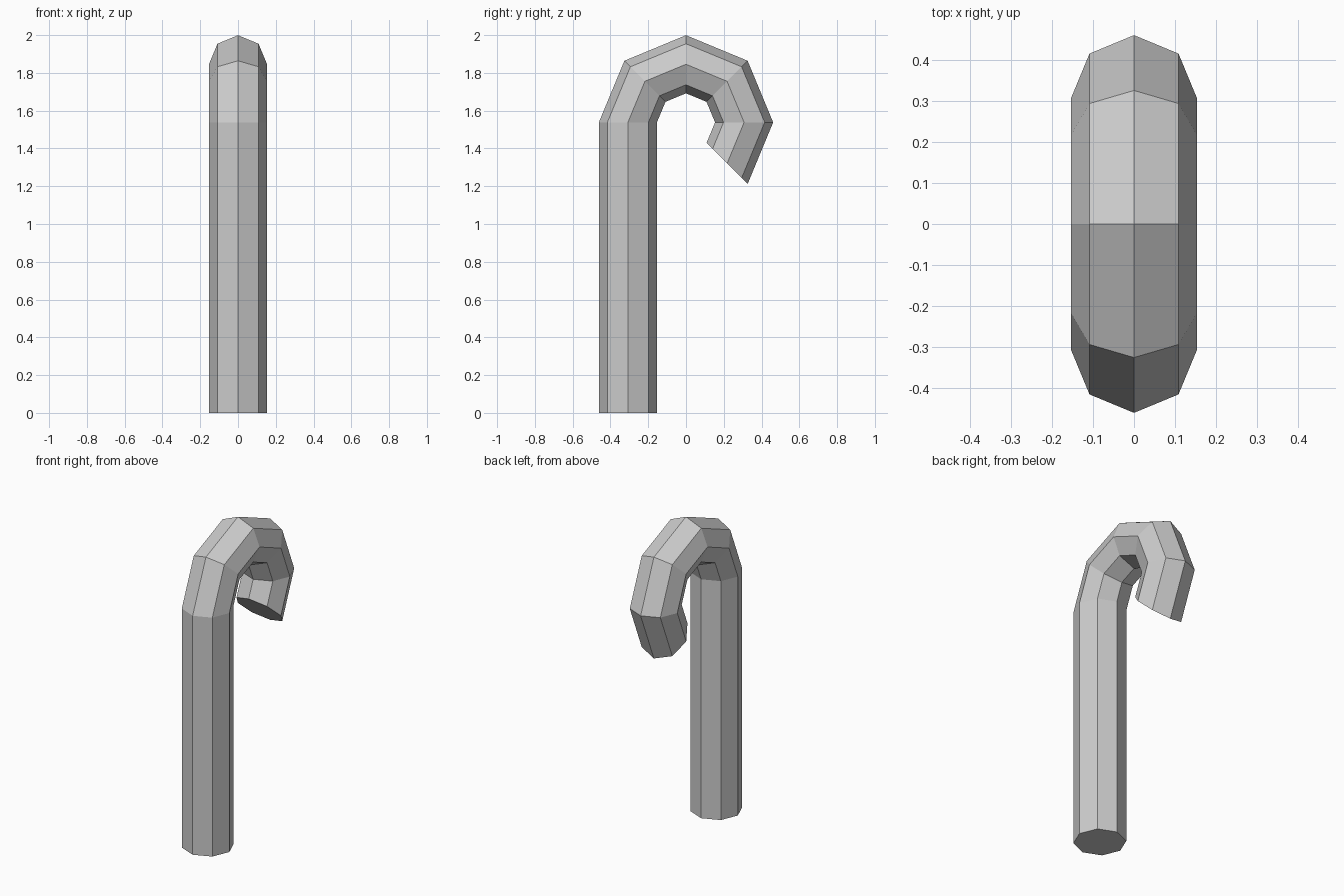
import bpy, bmesh
from math import sin, cos, radians

if "Cube" in bpy.data.objects:
    bpy.data.objects.remove(bpy.data.objects["Cube"])

R = 0.1538          # tube radius
BEND = 2 * R        # bend radius of the centre line
TOP = 10 * R        # height where the hook starts
SIDES = 8

bm = bmesh.new()


def ring(angle, height):
    """Octagonal section swung round the hook's axis at the given angle."""
    a = radians(angle)
    verts = []
    for i in range(SIDES):
        t = radians(360 / SIDES * i)
        d = BEND + R * cos(t)
        verts.append(bm.verts.new((R * sin(t), d * cos(a), height + d * sin(a))))
    return verts


# straight shaft from the floor, then the hook in 45 degree steps
rings = [ring(180, 0)] + [ring(a, TOP) for a in range(180, -46, -45)]
for low, high in zip(rings, rings[1:]):
    for i in range(SIDES):
        j = (i + 1) % SIDES
        bm.faces.new((low[i], low[j], high[j], high[i]))

# end caps
bm.faces.new(rings[0])
bm.faces.new(rings[-1])
bmesh.ops.recalc_face_normals(bm, faces=bm.faces)

mesh = bpy.data.meshes.new("hooked_cane")
bm.to_mesh(mesh)
bm.free()
bpy.context.collection.objects.link(bpy.data.objects.new("hooked_cane", mesh))
